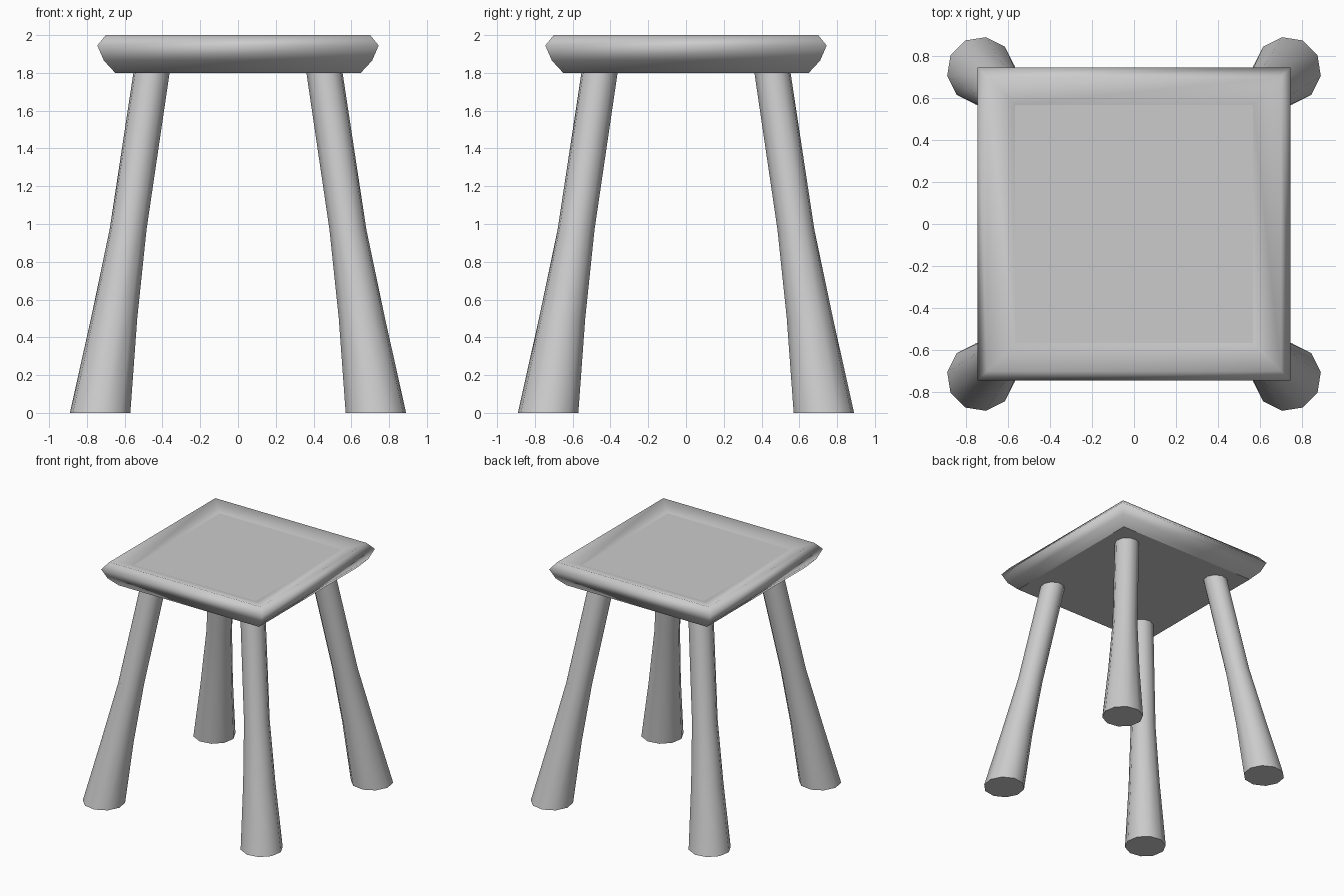
import bpy, bmesh, math

if "Cube" in bpy.data.objects:
    bpy.data.objects.remove(bpy.data.objects["Cube"])


def loft(name, rings, angle):
    """Skin a stack of equal-length point rings and cap both ends."""
    bm = bmesh.new()
    loops = [[bm.verts.new(p) for p in ring] for ring in rings]
    n = len(loops[0])
    for a, b in zip(loops, loops[1:]):
        for i in range(n):
            j = (i + 1) % n
            bm.faces.new((a[i], a[j], b[j], b[i]))
    bm.faces.new(loops[0][::-1])
    bm.faces.new(loops[-1])
    bmesh.ops.recalc_face_normals(bm, faces=bm.faces[:])
    mesh = bpy.data.meshes.new(name)
    bm.to_mesh(mesh)
    bm.free()
    obj = bpy.data.objects.new(name, mesh)
    bpy.context.collection.objects.link(obj)
    bpy.ops.object.select_all(action='DESELECT')
    obj.select_set(True)
    bpy.context.view_layer.objects.active = obj
    bpy.ops.object.shade_smooth_by_angle(angle=math.radians(angle))
    for face in mesh.polygons:  # keep level faces flat
        if abs(face.normal.z) > 0.99:
            face.use_smooth = False
    return obj


# Seat: square slab with a rounded edge and a shallow dished top
CORNERS = [(-1, -1), (1, -1), (1, 1), (-1, 1)]
edge_profile = [(0.65, 1.8), (0.71, 1.865), (0.745, 1.945), (0.70, 2.0), (0.567, 1.96)]
loft("seat", [[(x * h, y * h, z) for x, y in CORNERS] for h, z in edge_profile], 70)

# Legs: ten-sided, splayed diagonally and flaring towards the foot
# (height, centre offset, radius)
leg_profile = [(0, 0.73, 0.162), (0.5, 0.656, 0.124), (0.97, 0.582, 0.099), (1.8, 0.458, 0.097)]
names = ["front_left_leg", "front_right_leg", "back_right_leg", "back_left_leg"]
angles = [math.radians(27 + 36 * i) for i in range(10)]
for name, (sx, sy) in zip(names, CORNERS):
    loft(name, [[(sx * (c + r * math.cos(a)), sy * (c + r * math.sin(a)), z) for a in angles]
                for z, c, r in leg_profile], 40)
